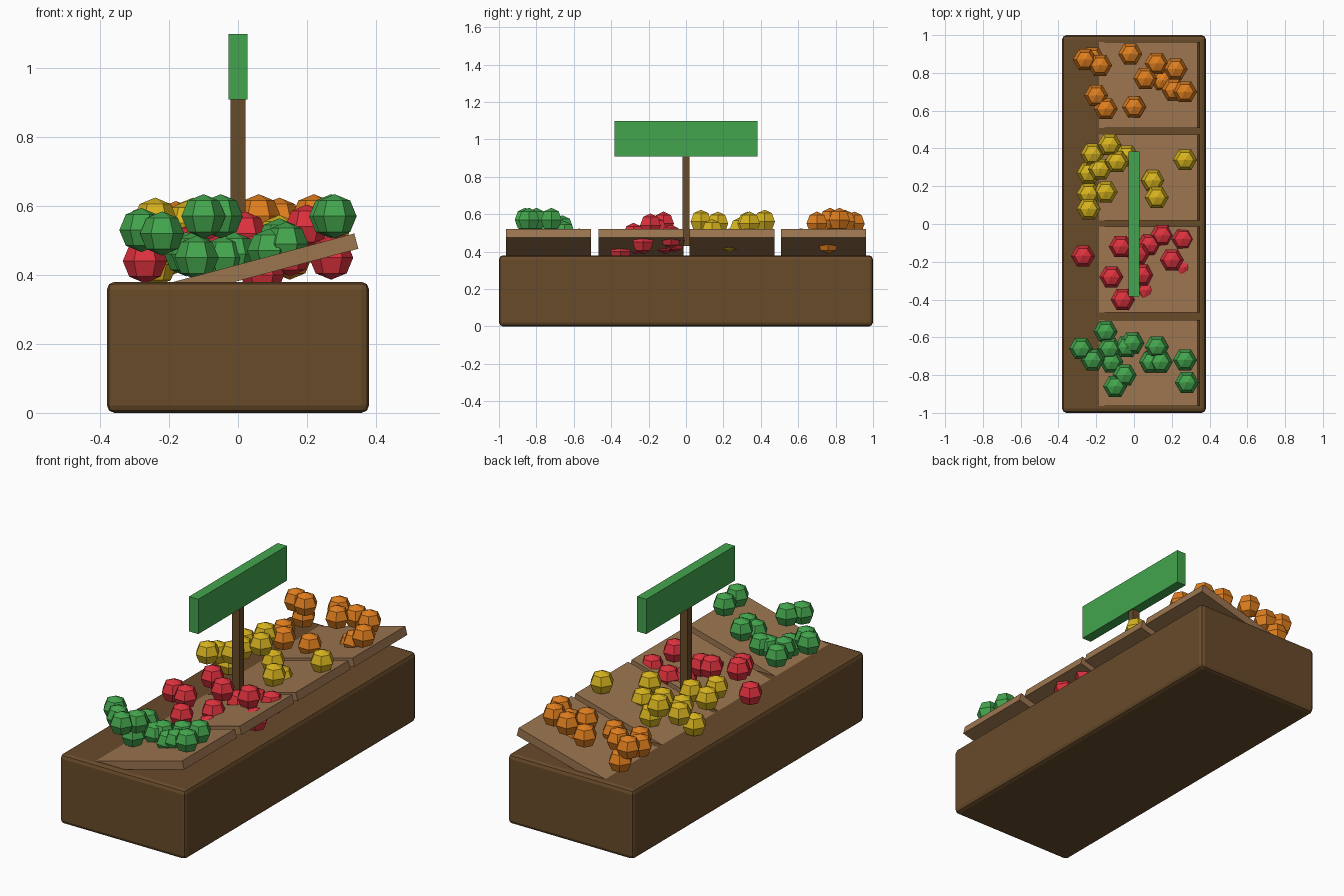
import bpy
import bmesh
from math import radians
from mathutils import Matrix, Vector

default_cube = bpy.data.objects.get("Cube")
if default_cube:
    bpy.data.objects.remove(default_cube, do_unlink=True)


def make_material(name, red, green, blue):
    """Flat material from display colour values, converted to linear."""
    linear = [(c / 255) ** 2.2 for c in (red, green, blue)] + [1]
    material = bpy.data.materials.new(name)
    material.use_nodes = True
    material.diffuse_color = linear
    shader = material.node_tree.nodes["Principled BSDF"]
    shader.inputs["Base Color"].default_value = linear
    return material


dark_wood = make_material("dark wood", 104, 76, 46)
light_wood = make_material("light wood", 154, 116, 80)
leaf_green = make_material("leaf green", 69, 163, 78)
apple_red = make_material("apple red", 220, 53, 64)
lemon_yellow = make_material("lemon yellow", 214, 178, 36)
fruit_orange = make_material("fruit orange", 222, 125, 36)


def finish(mesh_builder, name, material):
    mesh = bpy.data.meshes.new(name)
    mesh_builder.to_mesh(mesh)
    mesh_builder.free()
    mesh.materials.append(material)
    part = bpy.data.objects.new(name, mesh)
    bpy.context.collection.objects.link(part)
    return part


def add_box(name, material, size, centre, tilt=0):
    """Box of the given size, tilted about the y axis."""
    builder = bmesh.new()
    bmesh.ops.create_cube(builder, size=1, matrix=Matrix.Diagonal((*size, 1)))
    part = finish(builder, name, material)
    part.location = centre
    part.rotation_euler.y = -radians(tilt)
    return part


def add_produce(name, material, places):
    """Heap of faceted six-sided balls; places are in hundredths."""
    builder = bmesh.new()
    quarter_turn = Matrix.Rotation(radians(90), 4, "Z")
    for place in places:
        centre = Vector(place) / 100
        bmesh.ops.create_uvsphere(
            builder, u_segments=6, v_segments=4, radius=0.064,
            matrix=Matrix.Translation(centre) @ quarter_turn)
    return finish(builder, name, material)


# Counter block with rounded edges
counter = add_box("counter", dark_wood, (0.76, 2, 0.38), (0, 0, 0.19))
bevel = counter.modifiers.new("rounded edges", "BEVEL")
bevel.width = 0.022
bevel.segments = 2

# Four display trays leaning on the counter
for index, y in enumerate((-0.735, -0.24, 0.245, 0.735)):
    add_box(f"display_tray_{index + 1}", light_wood,
            (0.71, 0.455, 0.046), (0, y, 0.406), tilt=15)

# Post and blank sign board
add_box("sign_post", dark_wood, (0.044, 0.038, 0.5), (0, 0, 0.68))
add_box("sign_board", leaf_green, (0.056, 0.765, 0.19), (0, 0, 1.003))

# Produce heaps, one kind for each tray
add_produce("green_produce", leaf_green, [
    (-15, -57, 46), (-28, -66, 53), (-22, -72, 52), (-13, -66, 46),
    (-12, -73, 45), (-1, -63, 46), (-4, -65, 45), (12, -65, 50),
    (27, -72, 57), (9, -73, 47), (14, -73, 49), (-5, -80, 57),
    (-10, -86, 57), (28, -84, 57)])

add_produce("red_produce", apple_red, [
    (-27, -17, 44), (-7, -12, 55), (8, -11, 45), (15, -6, 46),
    (26, -8, 48), (20, -19, 54), (27, -23, 45), (-12, -28, 49),
    (4, -27, 45), (2, -16, 52), (7, -35, 40), (-6, -40, 45)])

add_produce("yellow_produce", lemon_yellow, [
    (-13, 42, 56), (-22, 37, 52), (-9, 33, 55), (-4, 36, 46),
    (-24, 27, 43), (-18, 29, 52), (-24, 16, 53), (-15, 17, 55),
    (-24, 8, 56), (27, 34, 55), (10, 23, 46), (12, 14, 51)])

add_produce("orange_produce", fruit_orange, [
    (-26, 87, 54), (-22, 88, 46), (-18, 84, 55), (-2, 90, 55),
    (12, 85, 56), (22, 82, 57), (6, 77, 57), (15, 76, 45),
    (21, 71, 50), (27, 70, 55), (-20, 68, 46), (-15, 61, 46),
    (0, 62, 46)])
